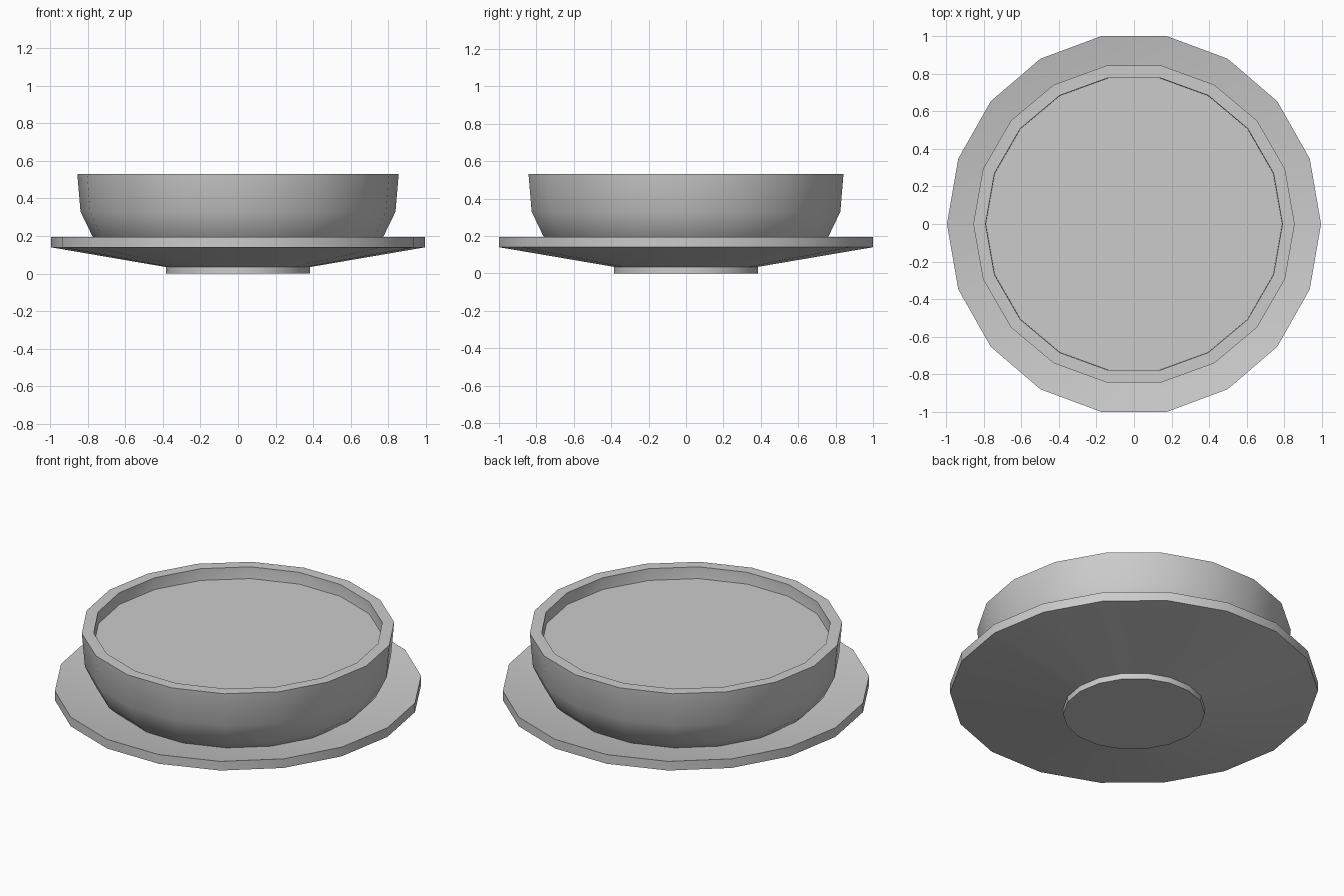
import bpy, bmesh, math

SIDES = 18

cube = bpy.data.objects.get("Cube")
if cube:
    bpy.data.objects.remove(cube, do_unlink=True)

grey = bpy.data.materials.new("plain_grey")
grey.use_nodes = True
colour = (0.6, 0.6, 0.6, 1)
grey.diffuse_color = colour
grey.node_tree.nodes["Principled BSDF"].inputs["Base Color"].default_value = colour


def lathe(name, profile, sx=1.0, sy=1.0):
    """Turn a (radius, height) profile, listed from bottom to top on the outside, and cap its ends."""
    bm = bmesh.new()
    rings = []
    for r, z in profile:
        angles = [2 * math.pi * i / SIDES for i in range(SIDES)]
        rings.append([bm.verts.new((r * sx * math.cos(a), r * sy * math.sin(a), z)) for a in angles])
    for low, high in zip(rings, rings[1:]):
        for i in range(SIDES):
            j = (i + 1) % SIDES
            bm.faces.new((low[i], low[j], high[j], high[i]))
    bm.faces.new(rings[0][::-1])
    bm.faces.new(rings[-1])
    mesh = bpy.data.meshes.new(name)
    bm.to_mesh(mesh)
    bm.free()
    obj = bpy.data.objects.new(name, mesh)
    bpy.context.collection.objects.link(obj)
    mesh.materials.append(grey)
    bpy.ops.object.select_all(action='DESELECT')
    obj.select_set(True)
    bpy.context.view_layer.objects.active = obj
    bpy.ops.object.shade_smooth_by_angle(angle=math.radians(30))
    return obj


# Saucer: foot, sloping underside, upright rim and shallow dished top
lathe("saucer", [(0.385, 0), (0.385, 0.035), (1, 0.14), (1, 0.195), (0.4, 0.075)],
      sx=0.995, sy=1 / math.sin(math.radians(80)))

# Bowl: rounded base, nearly upright wall, flat lip and hollow inside
lathe("bowl", [(0.6, 0.1), (0.7, 0.13), (0.775, 0.2), (0.838, 0.33), (0.855, 0.53),
               (0.79, 0.53), (0.785, 0.35), (0.72, 0.22), (0.6, 0.16)])

# Flat filling just below the lip
lathe("filling", [(0.7, 0.23), (0.788, 0.36), (0.79, 0.46)])
